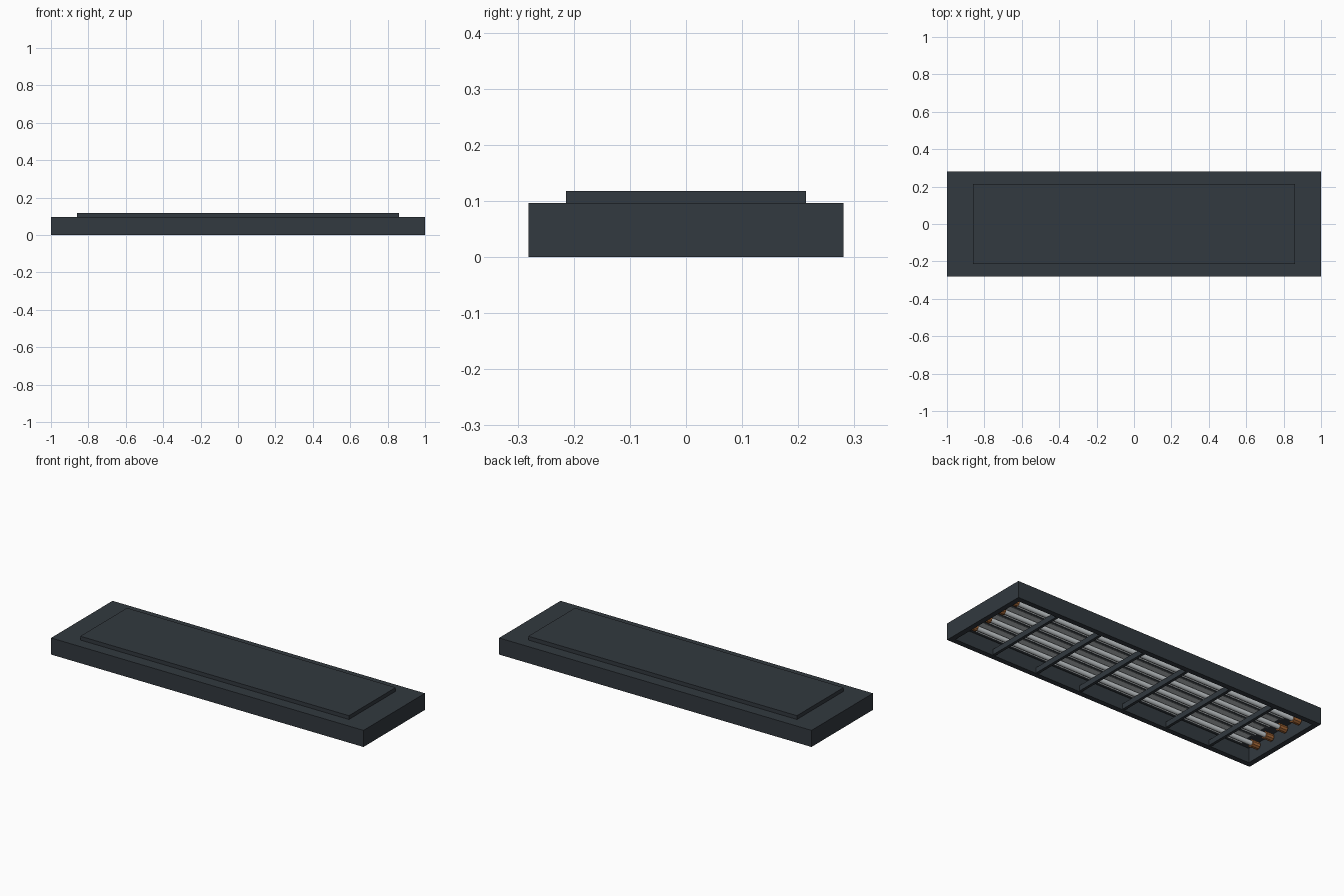
import bpy, math

if "Cube" in bpy.data.objects:
    bpy.data.objects.remove(bpy.data.objects["Cube"])


def material(name, rgb):
    m = bpy.data.materials.new(name)
    m.diffuse_color = (*rgb, 1)
    m.use_nodes = True
    m.node_tree.nodes["Principled BSDF"].inputs["Base Color"].default_value = m.diffuse_color
    return m


CHARCOAL = material("charcoal metal", (0.032, 0.041, 0.050))
STEEL = material("reflector steel", (0.56, 0.60, 0.62))
PALE = material("pale tube", (0.62, 0.66, 0.68))
COPPER = material("copper", (0.40, 0.145, 0.04))


def mesh_object(name, verts, faces, mat):
    me = bpy.data.meshes.new(name)
    me.from_pydata(verts, [], faces)
    me.materials.append(mat)
    ob = bpy.data.objects.new(name, me)
    bpy.context.collection.objects.link(ob)
    return ob


def box(name, x0, x1, y0, y1, z0, z1, mat):
    v = [(x, y, z) for z in (z0, z1) for x, y in ((x0, y0), (x1, y0), (x1, y1), (x0, y1))]
    f = [(3, 2, 1, 0), (4, 5, 6, 7)] + [(i, (i + 1) % 4, (i + 1) % 4 + 4, i + 4) for i in range(4)]
    return mesh_object(name, v, f, mat)


def rod(name, x0, x1, y, z, r, mat, sides=12):
    bpy.ops.mesh.primitive_cylinder_add(vertices=sides, radius=r, depth=x1 - x0,
                                        location=((x0 + x1) / 2, y, z), rotation=(0, math.pi / 2, 0))
    ob = bpy.context.object
    ob.name = name
    ob.data.materials.append(mat)
    if sides > 10:
        bpy.ops.object.shade_smooth_by_angle()
    return ob


X, Y, H, WALL, CEIL = 1.0, 0.281, 0.096, 0.03, 0.083

# Housing: one shell, open at the bottom
rings = [(X, Y, H), (X, Y, 0), (X - WALL, Y - WALL, 0), (X - WALL, Y - WALL, CEIL)]
verts = [(sx * a, sy * b, z) for a, b, z in rings for sx, sy in ((-1, -1), (1, -1), (1, 1), (-1, 1))]
faces = [(0, 1, 2, 3), (15, 14, 13, 12)]
for k in range(3):
    for i in range(4):
        j = (i + 1) % 4
        faces.append((4 * k + i, 4 * k + 4 + i, 4 * k + 4 + j, 4 * k + j))
mesh_object("housing", verts, faces, CHARCOAL)

# Raised cover on top
box("top_cover", -0.86, 0.86, -0.214, 0.214, H, 0.118, CHARCOAL)

# Four tubes, each under a shallow trough reflector and with copper end caps
for n in range(4):
    y = (n - 1.5) * 0.108
    profile = [(-0.048, 0.064), (-0.03, 0.077), (0.03, 0.077), (0.048, 0.064)]
    v = [(x, y + py, pz) for x in (-0.89, 0.89) for py, pz in profile]
    trough = mesh_object(f"reflector_{n}", v, [(i, i + 1, i + 5, i + 4) for i in range(3)], STEEL)
    solid = trough.modifiers.new("thickness", "SOLIDIFY")
    solid.thickness = 0.003
    solid.offset = 0
    rod(f"tube_{n}", -0.915, 0.915, y, 0.052, 0.014, PALE)
    for s, side in ((-1, "left"), (1, "right")):
        a, b = sorted((s * 0.908, s * 0.955))
        rod(f"end_cap_{side}_{n}", a, b, y, 0.052, 0.021, COPPER, 10)

# Guard bars across the opening
for n in range(6):
    x = (n - 2.5) * 2 / 7
    box(f"guard_bar_{n}", x - 0.008, x + 0.008, -Y + WALL, Y - WALL, 0.003, 0.034, CHARCOAL)
